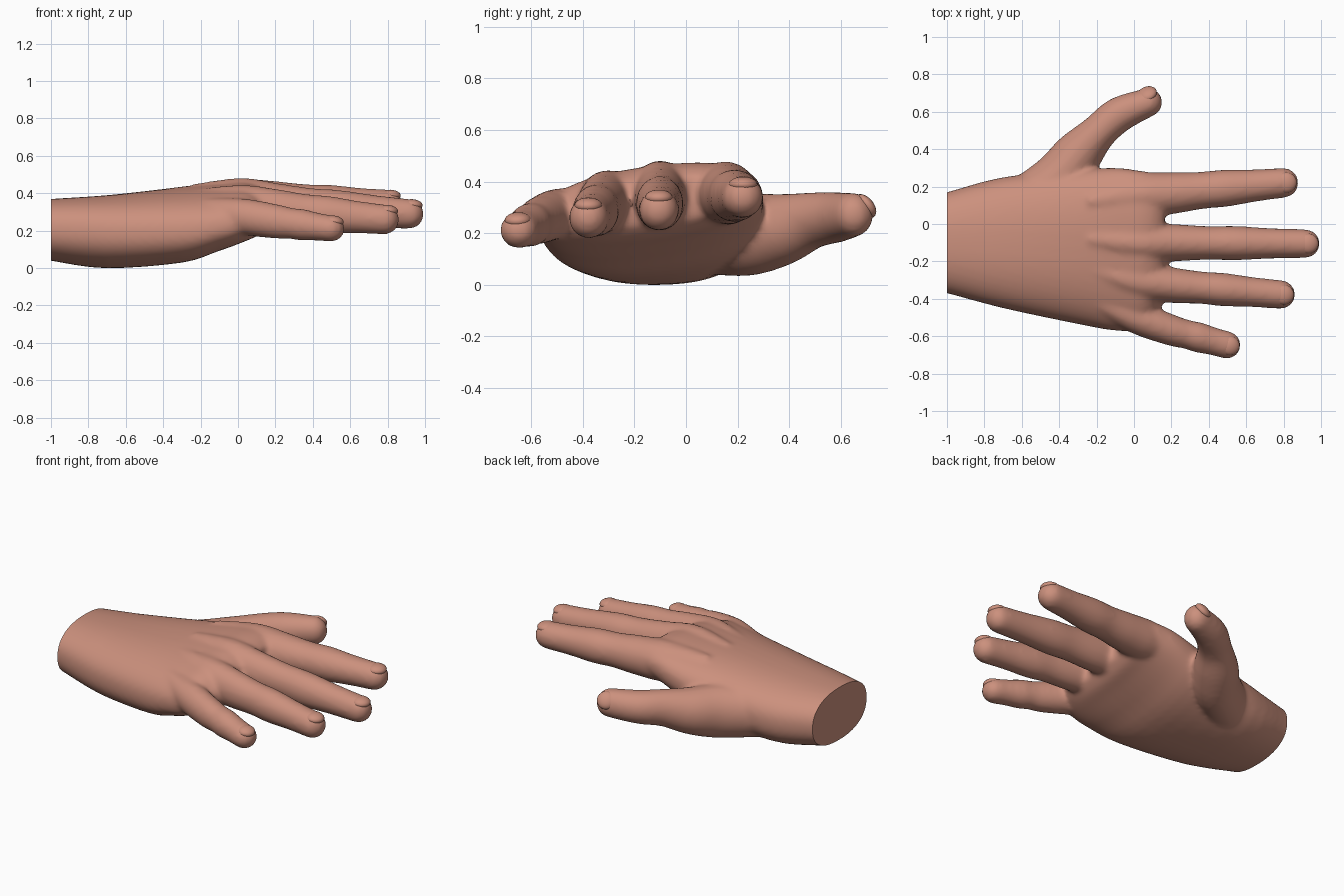
import bpy, bmesh, math
from mathutils import Vector, Matrix

if "Cube" in bpy.data.objects:
    bpy.data.objects.remove(bpy.data.objects["Cube"])

skin = bpy.data.materials.new("skin")
skin.diffuse_color = (0.60, 0.28, 0.205, 1)
skin.use_nodes = True
skin.node_tree.nodes["Principled BSDF"].inputs["Base Color"].default_value = skin.diffuse_color
Z = Vector((0, 0, 1))
SEG = 28


def spline(keys, steps=4):
    """Catmull-Rom interpolation of equal-length tuples."""
    k = [keys[0]] + list(keys) + [keys[-1]]
    out = []
    for i in range(1, len(k) - 2):
        for j in range(steps):
            t = j / steps
            out.append([0.5 * (2 * b + (c - a) * t + (2 * a - 5 * b + 4 * c - d) * t * t
                               + (3 * b - a - 3 * c + d) * t ** 3)
                        for a, b, c, d in zip(k[i - 1], k[i], k[i + 1], k[i + 2])])
    return out + [list(keys[-1])]


def loft(bm, rings):
    """Closed tube through rings of points."""
    vs = [[bm.verts.new(p) for p in r] for r in rings]
    for a, b in zip(vs, vs[1:]):
        for i in range(len(a)):
            j = (i + 1) % len(a)
            bm.faces.new((a[i], a[j], b[j], b[i]))
    bm.faces.new(vs[0][::-1])
    bm.faces.new(vs[-1])


def frame(t):
    s = Z.cross(t).normalized()
    return s, t.cross(s).normalized()


def ring(c, t, w, h):
    s, u = frame(t)
    return [c + s * w * math.cos(a) + u * h * math.sin(a)
            for a in (2 * math.pi * i / SEG for i in range(SEG))]


def digit(bm, keys):
    """Tube along keys (x, y, z, half width, half height) with a round tip."""
    pts = spline(keys)
    cs = [Vector(p[:3]) for p in pts]
    rings = []
    for i, p in enumerate(pts):
        t = (cs[min(i + 1, len(cs) - 1)] - cs[max(i - 1, 0)]).normalized()
        rings.append(ring(cs[i], t, p[3], p[4]))
    w, h = pts[-1][3:]
    for i in range(1, 6):
        a = math.radians(17.2 * i)
        rings.append(ring(cs[-1] + t * w * math.sin(a), t, w * math.cos(a), h * math.cos(a)))
    loft(bm, rings)
    return cs[-1], t, w, h


def finger(bm, y, z, base, tip):
    """Finger from its knuckle at x = 0 through base to tip, swelling at the joints."""
    keys = [(-.25, y * .78, z + .03, .05, .06), (0, y, z, base[3] * 1.03, base[4] * 1.03), base]
    for f, swell in ((.27, .96), (.48, 1.03), (.75, .98)):
        p = [a + (b - a) * f for a, b in zip(base, tip)]
        keys.append((*p[:3], p[3] * swell, p[4] * swell))
    return digit(bm, keys + [tip])


def finish(name, bm, angle=45):
    me = bpy.data.meshes.new(name)
    bm.to_mesh(me)
    bm.free()
    me.materials.append(skin)
    ob = bpy.data.objects.new(name, me)
    bpy.context.collection.objects.link(ob)
    bpy.ops.object.select_all(action='DESELECT')
    ob.select_set(True)
    bpy.context.view_layer.objects.active = ob
    bpy.ops.object.shade_smooth_by_angle(angle=math.radians(angle))
    return ob


# Wrist and palm sections: x, y min, y max, z min, z max
palm = [(-1.1, -.35, .15, .06, .36), (-1, -.37, .17, .04, .37), (-.7, -.45, .25, 0, .39),
        (-.3, -.535, .29, .035, .43), (-.1, -.57, .30, .105, .45), (.03, -.565, .285, .155, .46),
        (.11, -.49, .27, .19, .445), (.16, -.42, .24, .24, .41)]
bm = bmesh.new()
rings = []
for x, y0, y1, z0, z1 in spline(palm):
    tilt = .13 * min(1, max(0, (x + .8) / .75))   # back of the hand falls toward the little finger
    r = []
    for i in range(48):
        a = 2 * math.pi * i / 48
        c, s = math.cos(a), math.sin(a)
        dy = (y1 - y0) / 2 * math.copysign(abs(c) ** .85, c)
        dz = (z1 - z0) / 2 * math.copysign(abs(s) ** .85, s)
        r.append(Vector((x, (y0 + y1) / 2 + dy, (z0 + z1) / 2 + dz + tilt * dy)))
    rings.append(r)
loft(bm, rings)

# Fingers and thumb
tips = {}
tips["index"] = finger(bm, .15, .36, (.2, .165, .35, .112, .115), (.8, .22, .34, .08, .08))
tips["middle"] = finger(bm, -.10, .36, (.2, -.10, .335, .10, .12), (.917, -.105, .29, .077, .08))
tips["ring"] = finger(bm, -.30, .33, (.2, -.327, .31, .095, .113), (.785, -.377, .26, .077, .08))
tips["little"] = finger(bm, -.495, .28, (.2, -.568, .25, .083, .092), (.497, -.647, .212, .074, .071))
tips["thumb"] = digit(bm, [(-.6, .10, .19, .14, .15), (-.41, .24, .195, .14, .16),
                           (-.3, .37, .215, .13, .14), (-.19, .49, .25, .098, .11),
                           (-.08, .585, .262, .095, .098), (.075, .65, .272, .077, .085)])
bmesh.ops.recalc_face_normals(bm, faces=bm.faces[:])

# Fuse everything into one skin, then soften the joins
raw = finish("hand_source", bm)
m = raw.modifiers.new("fuse", 'REMESH')
m.mode = 'VOXEL'
m.voxel_size = 0.014
m = raw.modifiers.new("soften", 'SMOOTH')
m.factor, m.iterations = 0.5, 10
dg = bpy.context.evaluated_depsgraph_get()
fused = bpy.data.meshes.new_from_object(raw.evaluated_get(dg))
bpy.data.objects.remove(raw)

# Flat cut through the wrist
bm = bmesh.new()
bm.from_mesh(fused)
cut = bmesh.ops.bisect_plane(bm, geom=bm.verts[:] + bm.edges[:] + bm.faces[:],
                             plane_co=(-1, 0, 0), plane_no=(-1, 0, 0), clear_outer=True)
edges = [e for e in cut["geom_cut"] if isinstance(e, bmesh.types.BMEdge)]
bmesh.ops.holes_fill(bm, edges=edges, sides=0)
low = min(v.co.z for v in bm.verts)
bmesh.ops.translate(bm, verts=bm.verts[:], vec=(0, 0, -low))
bmesh.ops.recalc_face_normals(bm, faces=bm.faces[:])
for f in bm.faces:
    f.material_index = 0
finish("hand", bm)

# Nails: shallow domes set into the tips (the thumb nail faces outward)
for name, (c, t, w, h) in tips.items():
    s, u = frame(t)
    if name == "thumb":
        s, u = (s * .6 - u * .8), (s * .8 + u * .6)
    pos = c + t * w * .15 + u * (h * .97 - .028) - Z * low
    mat = Matrix((t * w * .72, s * w * .7, u * .03)).transposed().to_4x4()
    bm = bmesh.new()
    bmesh.ops.create_uvsphere(bm, u_segments=24, v_segments=12, radius=1,
                              matrix=Matrix.Translation(pos) @ mat)
    bmesh.ops.recalc_face_normals(bm, faces=bm.faces[:])
    finish(name + "_nail", bm, 60)
